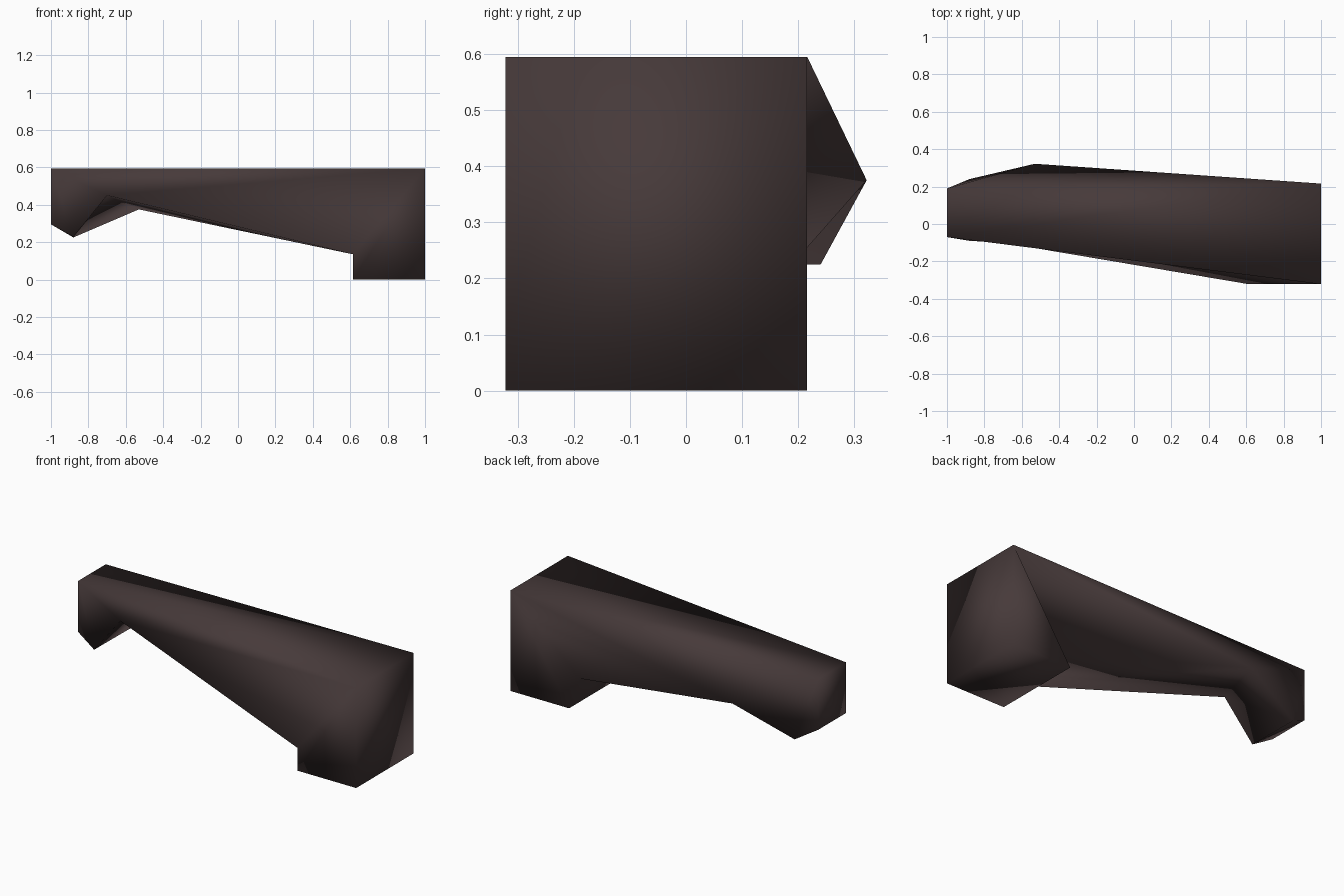
import bpy, bmesh

if "Cube" in bpy.data.objects:
    bpy.data.objects.remove(bpy.data.objects["Cube"])

# Outline of each long side, from the top of the thick end round to the top of the thin end
front_side = [(1, -.322, .595), (1, -.322, 0), (.615, -.322, 0), (.615, -.322, .135),
              (-.7, -.1, .45), (-.88, -.09, .228), (-1, -.07, .295), (-1, -.07, .595)]
back_side = [(1, .216, .595), (1, .216, 0), (.615, .216, 0), (.615, .11, .135),
             (-.53, .322, .375), (-.88, .24, .225), (-1, .19, .295), (-1, .19, .595)]
# How each side divides into facets (indices into the outlines)
facets = [(0, 1, 2), (0, 2, 3), (0, 3, 4), (0, 4, 7), (7, 4, 5), (7, 5, 6)]

material = bpy.data.materials.new("dark_brown")
material.diffuse_color = (0.062, 0.042, 0.042, 1)
material.use_nodes = True
material.node_tree.nodes["Principled BSDF"].inputs["Base Color"].default_value = material.diffuse_color

bm = bmesh.new()
front = [bm.verts.new(p) for p in front_side]
back = [bm.verts.new(p) for p in back_side]

# Front and back sides
for side in (front, back):
    for f in facets:
        bm.faces.new([side[i] for i in f])

# Bridge the two sides: ends, base, underside, hooked foot and top
n = len(front)
for i in range(n):
    j = (i + 1) % n
    bm.faces.new((front[i], front[j], back[j], back[i]))

bmesh.ops.recalc_face_normals(bm, faces=bm.faces)
for f in bm.faces:
    f.smooth = True

mesh = bpy.data.meshes.new("tapered_arm")
bm.to_mesh(mesh)
bm.free()
mesh.materials.append(material)
arm = bpy.data.objects.new("tapered_arm", mesh)
bpy.context.collection.objects.link(arm)
